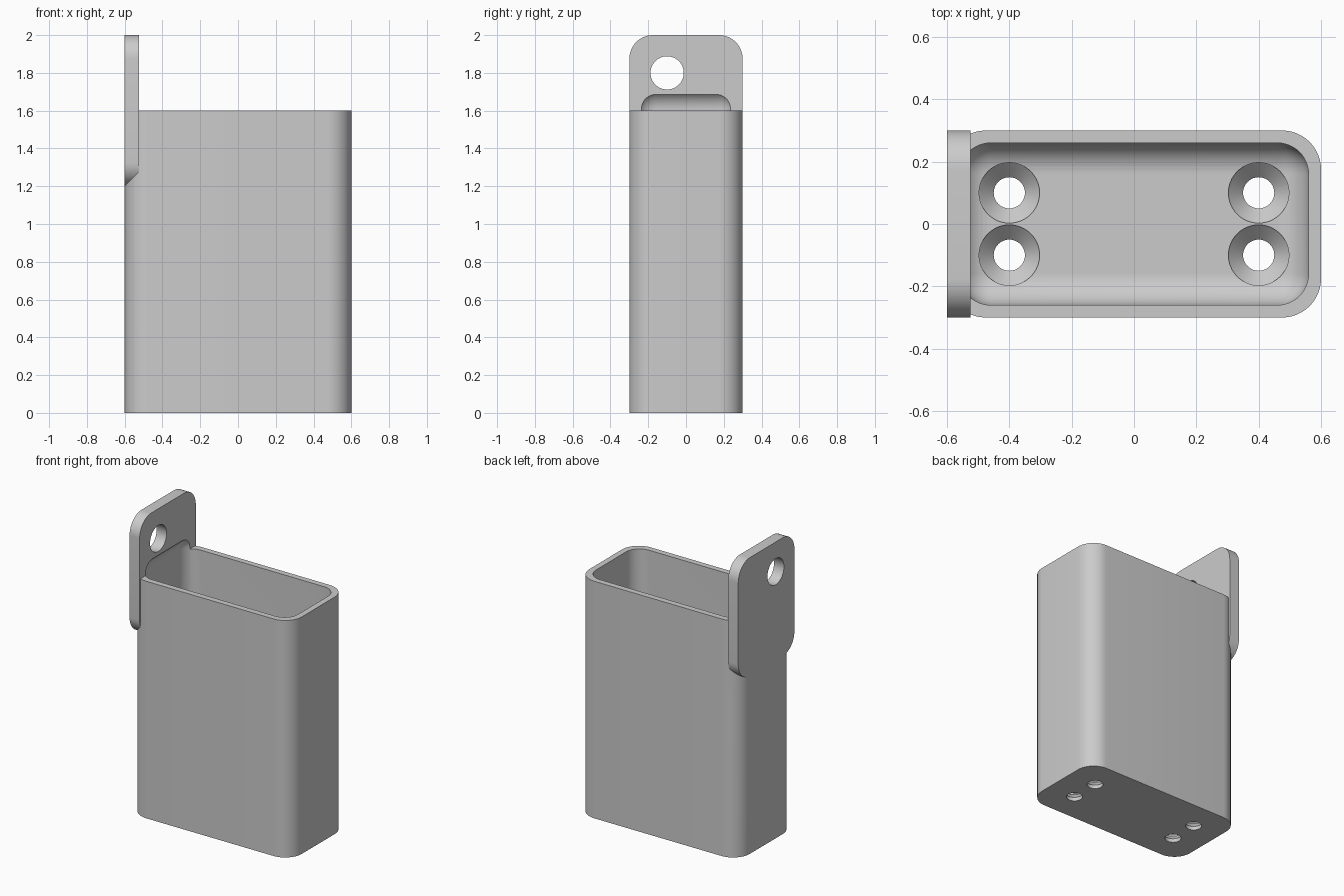
import bpy, bmesh, math
from mathutils import Matrix, Vector

if "Cube" in bpy.data.objects:
    bpy.data.objects.remove(bpy.data.objects["Cube"], do_unlink=True)

grey = bpy.data.materials.new("plain grey")
grey.use_nodes = True
grey.diffuse_color = (0.6, 0.6, 0.6, 1)
grey.node_tree.nodes["Principled BSDF"].inputs["Base Color"].default_value = (0.6, 0.6, 0.6, 1)


def finish(name, bm):
    bmesh.ops.recalc_face_normals(bm, faces=bm.faces)
    mesh = bpy.data.meshes.new(name)
    bm.to_mesh(mesh)
    bm.free()
    mesh.materials.append(grey)
    obj = bpy.data.objects.new(name, mesh)
    bpy.context.collection.objects.link(obj)
    return obj


def rounded_box(name, low, high, radius, axis=None):
    """Box whose edges along one axis (or all edges) are rounded."""
    low, high = Vector(low), Vector(high)
    bm = bmesh.new()
    bmesh.ops.create_cube(bm, size=1, matrix=Matrix.Translation((low + high) / 2)
                          @ Matrix.Diagonal((*(high - low), 1)))
    edges = [e for e in bm.edges if axis is None
             or abs(e.verts[0].co[axis] - e.verts[1].co[axis]) > 0.001]
    bmesh.ops.bevel(bm, geom=edges, offset=radius, segments=12,
                    profile=0.5, affect='EDGES')
    return finish(name, bm)


def lathe(name, profile, matrix):
    """Closed solid turned from (radius, height) points."""
    bm = bmesh.new()
    sides = 48
    rings = [[bm.verts.new(matrix @ Vector((r * math.cos(math.tau * i / sides),
                                            r * math.sin(math.tau * i / sides), h)))
              for i in range(sides)] for r, h in profile]
    for a, b in zip(rings, rings[1:]):
        for i in range(sides):
            j = (i + 1) % sides
            bm.faces.new((a[i], a[j], b[j], b[i]))
    bm.faces.new(rings[0][::-1])
    bm.faces.new(rings[-1])
    return finish(name, bm)


def combine(target, other, operation):
    mod = target.modifiers.new(operation.title(), 'BOOLEAN')
    mod.operation, mod.solver, mod.object = operation, 'EXACT', other
    bpy.context.view_layer.objects.active = target
    bpy.ops.object.modifier_apply(modifier=mod.name)
    bpy.data.objects.remove(other, do_unlink=True)


# Outer shell with the hanging tab
holder = rounded_box("holder_body", (-0.6, -0.3, 0), (0.6, 0.3, 1.6), 0.125, axis=2)
tab = rounded_box("hanging_tab", (-0.6, -0.3, 1.2), (-0.525, 0.3, 2), 0.125, axis=0)
combine(holder, tab, 'UNION')

# Cavity, rounded on every edge, reaching a little way into the tab
combine(holder, rounded_box("cavity", (-0.56, -0.26, 0.08), (0.56, 0.26, 1.71), 0.1),
        'DIFFERENCE')

# Countersunk screw holes in the floor
screw = [(0.05, -0.1), (0.05, 0.025), (0.097, 0.072), (0.097, 0.3)]
for x in (-0.4, 0.4):
    for y in (-0.1, 0.1):
        combine(holder, lathe("screw_hole", screw, Matrix.Translation((x, y, 0))),
                'DIFFERENCE')

# Round hole through the tab
combine(holder, lathe("tab_hole", [(0.088, -0.2), (0.088, 0.2)],
                      Matrix.Translation((-0.56, -0.1, 1.8))
                      @ Matrix.Rotation(math.pi / 2, 4, 'Y')), 'DIFFERENCE')

# Smooth curves, crisp edges
bpy.ops.object.select_all(action='DESELECT')
holder.select_set(True)
bpy.context.view_layer.objects.active = holder
bpy.ops.object.shade_smooth_by_angle(angle=math.radians(30))
